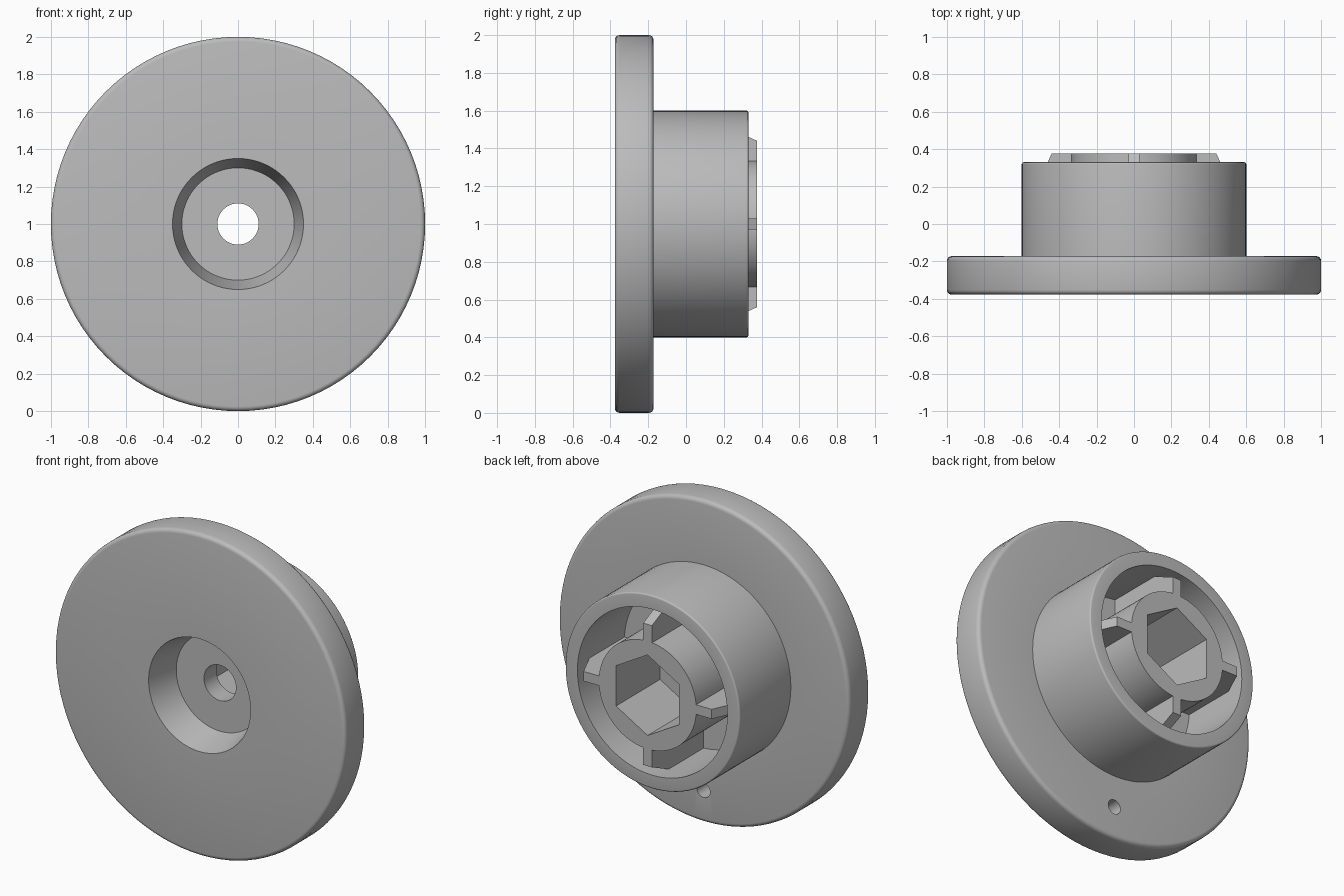
import bpy, bmesh, math
from mathutils import Matrix, Vector

cube = bpy.data.objects.get("Cube")
if cube:
    bpy.data.objects.remove(cube)

SEGMENTS = 96
FRONT, FLANGE_BACK, RIM, CORE = -0.377, -0.172, 0.33, 0.377
POCKET = -0.13      # floor of the ring-shaped pocket
AXIS = Vector((0, 0, 1))

grey = bpy.data.materials.new("plain grey")
grey.use_nodes = True
grey.diffuse_color = (0.5, 0.5, 0.5, 1)
grey.node_tree.nodes["Principled BSDF"].inputs["Base Color"].default_value = (0.5, 0.5, 0.5, 1)


def make_object(name, bm):
    bmesh.ops.recalc_face_normals(bm, faces=bm.faces)
    mesh = bpy.data.meshes.new(name)
    bm.to_mesh(mesh)
    bm.free()
    mesh.materials.append(grey)
    ob = bpy.data.objects.new(name, mesh)
    bpy.context.collection.objects.link(ob)
    return ob


def lathe(name, profile):
    """Turn a closed (radius, y) profile around the wheel axis."""
    bm = bmesh.new()
    verts = [bm.verts.new((r, y, 1)) for r, y in profile]
    edges = [bm.edges.new((v, verts[i - 1])) for i, v in enumerate(verts)]
    bmesh.ops.spin(bm, geom=verts + edges, cent=AXIS, axis=(0, 1, 0),
                   angle=math.tau, steps=SEGMENTS, use_merge=True)
    bmesh.ops.remove_doubles(bm, verts=bm.verts, dist=0.0001)
    return make_object(name, bm)


def cut_prism(target, sides, radius, y0, y1, z):
    """Cut a prism with a corner pointing up, running along y."""
    bm = bmesh.new()
    place = Matrix.Translation((0, (y0 + y1) / 2, z)) @ Matrix.Rotation(math.pi / 2, 4, 'X')
    bmesh.ops.create_cone(bm, cap_ends=True, segments=sides, radius1=radius,
                          radius2=radius, depth=y1 - y0, matrix=place)
    cutter = make_object("cutter", bm)
    cutter.hide_render = True
    mod = target.modifiers.new("cut", 'BOOLEAN')
    mod.operation = 'DIFFERENCE'
    mod.solver = 'EXACT'
    mod.object = cutter
    bpy.context.view_layer.objects.active = target
    bpy.ops.object.modifier_apply(modifier=mod.name)
    bpy.data.objects.remove(cutter)


def fillet(r, y, size, start):
    """Quarter-round corner points, centred on (r, y)."""
    return [(r + size * math.cos(start + i * math.pi / 8),
             y + size * math.sin(start + i * math.pi / 8)) for i in range(5)]


# Flange, hub wall, pocket and core turned as one body
b, s = 0.025, 0.01
profile = [(0.11, -0.177), (0.30, -0.177), (0.35, FRONT)]
profile += fillet(1 - b, FRONT + b, b, -math.pi / 2)
profile += fillet(1 - b, FLANGE_BACK - b, b, 0)
profile += [(0.6, FLANGE_BACK)]
profile += fillet(0.6 - s, RIM - s, s, 0)
profile += [(0.515, RIM), (0.515, POCKET), (0.335, POCKET), (0.335, CORE), (0.11, CORE)]
body = lathe("flanged_hub", profile)

# Hexagonal socket and small blind hole in the flange
cut_prism(body, 6, 0.25, -0.055, CORE + 0.1, 1)
cut_prism(body, 24, 0.045, FLANGE_BACK - 0.12, FLANGE_BACK + 0.1, 0.2)

bpy.ops.object.select_all(action='DESELECT')
body.select_set(True)
bpy.context.view_layer.objects.active = body
bpy.ops.object.shade_smooth_by_angle(angle=math.radians(30))

# Four ribs with sloping outer ends
rib_outline = [(0.325, POCKET - 0.01), (0.525, POCKET - 0.01), (0.525, 0.19),
               (0.44, CORE), (0.325, CORE)]
for i, side in enumerate(("left", "top", "right", "bottom")):
    bm = bmesh.new()
    face = bm.faces.new([bm.verts.new((r, y, -0.03)) for r, y in rib_outline])
    out = bmesh.ops.extrude_face_region(bm, geom=[face])
    moved = [v for v in out["geom"] if isinstance(v, bmesh.types.BMVert)]
    bmesh.ops.translate(bm, verts=moved, vec=(0, 0, 0.06))
    turn = Matrix.Translation(AXIS) @ Matrix.Rotation(-i * math.pi / 2, 4, 'Y')
    bmesh.ops.transform(bm, matrix=turn, verts=bm.verts)
    make_object(side + "_rib", bm)
